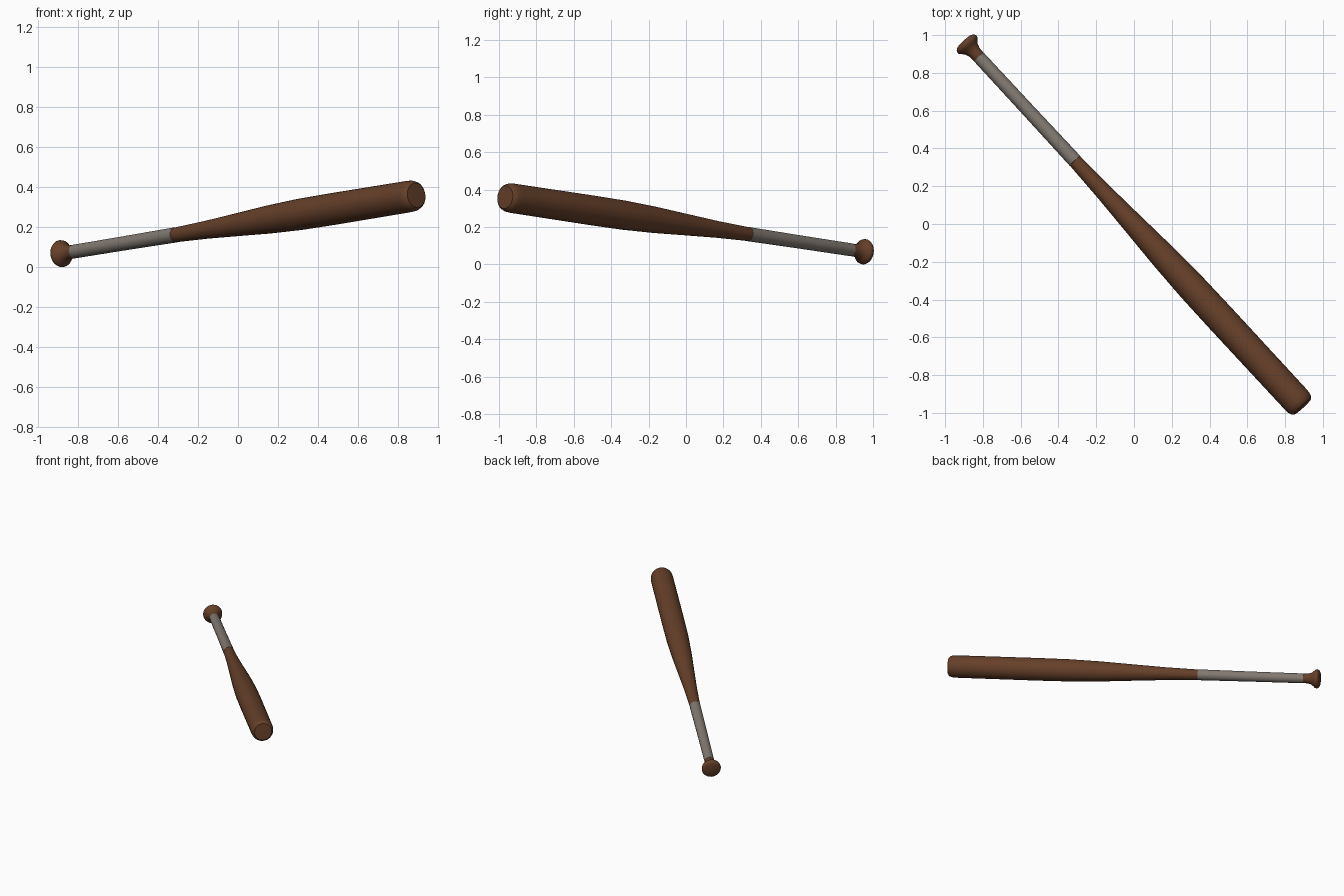
import bpy, bmesh, math
from mathutils import Vector

if "Cube" in bpy.data.objects:
    bpy.data.objects.remove(bpy.data.objects["Cube"])

SEG = 32
KNOB = Vector((-0.885, 0.953, 0.068))      # centre of the knob's widest ring
TIP = Vector((0.873, -0.947, 0.357))       # centre of the barrel's end ring
ROT = (TIP - KNOB).to_track_quat('Z', 'Y')
L = (TIP - KNOB).length


def material(name, rgb):
    m = bpy.data.materials.new(name)
    m.diffuse_color = (*rgb, 1)
    m.use_nodes = True
    m.node_tree.nodes["Principled BSDF"].inputs["Base Color"].default_value = m.diffuse_color
    return m


def lathe(name, profile, mat):
    """Revolve (distance along bat, radius) points around the bat's axis."""
    bm = bmesh.new()
    rings = []
    for s, r in profile:
        n = 1 if r == 0 else SEG
        rings.append([bm.verts.new(KNOB + ROT @ Vector((
            r * math.cos(2 * math.pi * i / SEG),
            r * math.sin(2 * math.pi * i / SEG), s))) for i in range(n)])
    for a, b in zip(rings, rings[1:]):
        for i in range(SEG):
            j = (i + 1) % SEG
            quad = [a[i % len(a)], a[j % len(a)], b[j % len(b)], b[i % len(b)]]
            bm.faces.new(list(dict.fromkeys(quad)))
    bmesh.ops.recalc_face_normals(bm, faces=bm.faces)
    me = bpy.data.meshes.new(name)
    bm.to_mesh(me)
    bm.free()
    ob = bpy.data.objects.new(name, me)
    bpy.context.collection.objects.link(ob)
    me.materials.append(mat)
    bpy.ops.object.select_all(action='DESELECT')
    ob.select_set(True)
    bpy.context.view_layer.objects.active = ob
    bpy.ops.object.shade_smooth_by_angle(angle=math.radians(40))
    return ob


wood = material("brown wood", (0.13, 0.05, 0.022))
tape = material("grey grip tape", (0.22, 0.19, 0.165))

# wooden bat: knob, flared neck, handle, taper, barrel, rounded tip
lathe("bat_body", [
    (-0.020, 0), (-0.019, 0.050), (-0.012, 0.062), (0, 0.068), (0.012, 0.066),
    (0.024, 0.054), (0.040, 0.042), (0.062, 0.035), (0.10, 0.033),
    (0.45, 0.034), (0.85, 0.037), (1.08, 0.045), (1.31, 0.0575),
    (1.54, 0.0705), (1.77, 0.0785), (2.0, 0.080), (L - 0.03, 0.079),
    (L, 0.077), (L + 0.018, 0.071), (L + 0.028, 0.061), (L + 0.030, 0)], wood)

# grip tape sleeve
lathe("grip_tape", [
    (0.095, 0.0325), (0.096, 0.0345), (0.45, 0.0355), (0.849, 0.0382),
    (0.85, 0.036)], tape)
